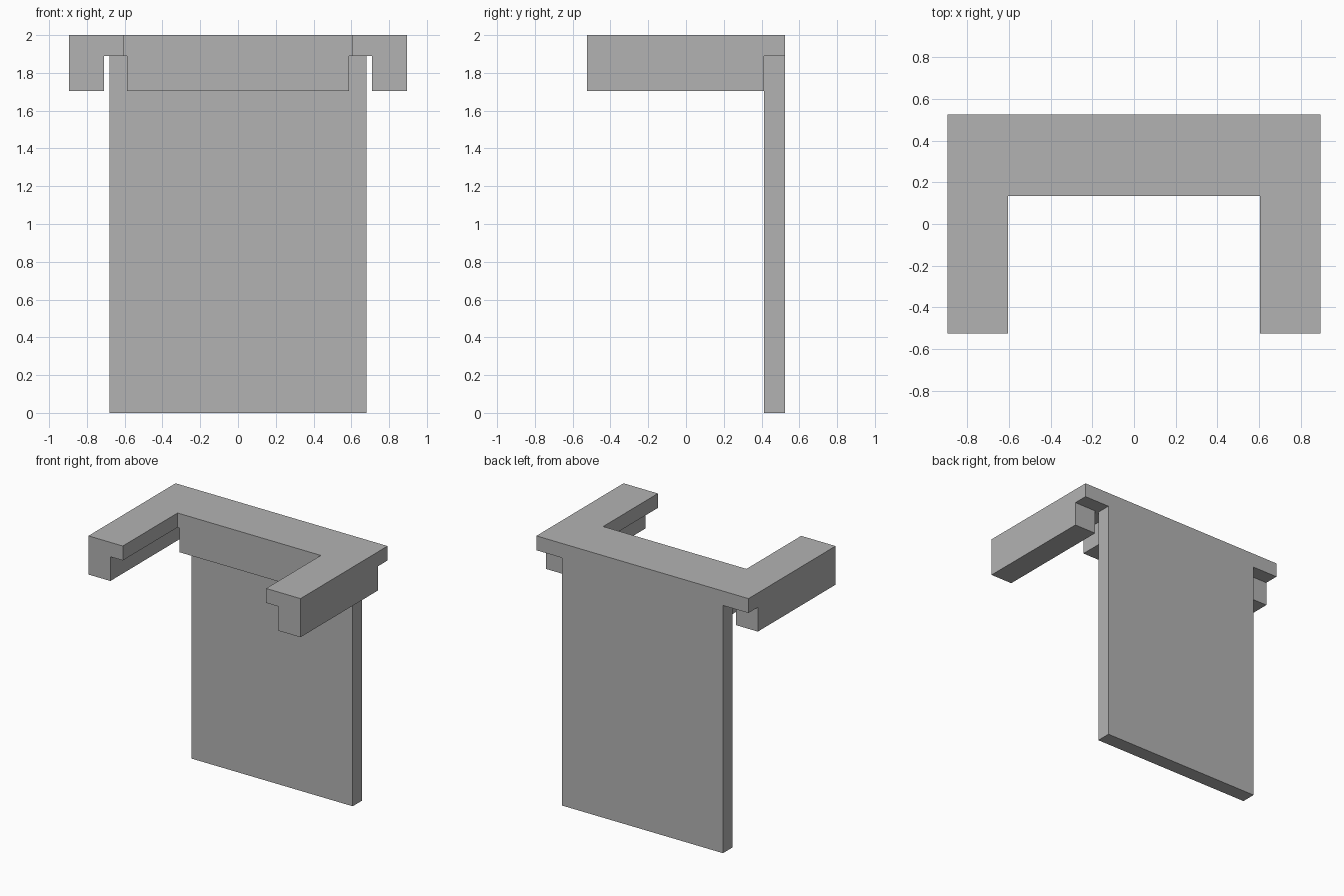
import bpy
import bmesh
from mathutils import Vector

cube = bpy.data.objects.get("Cube")
if cube:
    bpy.data.objects.remove(cube, do_unlink=True)

# Single plain grey material
grey = bpy.data.materials.new("plain grey")
grey.use_nodes = True
colour = (0.45, 0.45, 0.45, 1)
grey.diffuse_color = colour
grey.node_tree.nodes["Principled BSDF"].inputs["Base Color"].default_value = colour

# Shared dimensions
TOP, SLAB_Z, SKIRT_Z = 2.0, 1.89, 1.705
HALF_W, HALF_D = 0.895, 0.525
ARM_X, BAR_Y = 0.605, 0.135
PANEL_Y = 0.412


def prism(name, outline, z0, z1):
    """Extrude a flat outline from z0 up to z1."""
    bm = bmesh.new()
    base = bm.faces.new([bm.verts.new((x, y, z0)) for x, y in outline])
    grown = bmesh.ops.extrude_face_region(bm, geom=[base], use_keep_orig=True)
    top = [v for v in grown["geom"] if isinstance(v, bmesh.types.BMVert)]
    bmesh.ops.translate(bm, verts=top, vec=Vector((0, 0, z1 - z0)))
    bmesh.ops.recalc_face_normals(bm, faces=bm.faces)
    mesh = bpy.data.meshes.new(name)
    bm.to_mesh(mesh)
    bm.free()
    mesh.materials.append(grey)
    obj = bpy.data.objects.new(name, mesh)
    bpy.context.collection.objects.link(obj)
    return obj


def box(name, x0, x1, y0, y1, z0, z1):
    return prism(name, [(x0, y0), (x1, y0), (x1, y1), (x0, y1)], z0, z1)


# U-shaped top slab: right half of the outline, then its mirror
half = [(ARM_X, BAR_Y), (ARM_X, -HALF_D), (HALF_W, -HALF_D), (HALF_W, HALF_D)]
prism("top_slab", half + [(-x, y) for x, y in reversed(half)], SLAB_Z, TOP)

# Skirts hanging under the outer edge of each arm
for side, s in (("left", 1), ("right", -1)):
    x0, x1 = sorted((s * 0.71, s * HALF_W))
    box(side + "_arm_skirt", x0, x1, -HALF_D, PANEL_Y, SKIRT_Z, SLAB_Z)

# Deep rail under the back bar, flush with its inner edge
box("back_rail", -0.587, 0.587, BAR_Y, PANEL_Y, SKIRT_Z, SLAB_Z)

# Tall back panel down to the floor
box("back_panel", -0.68, 0.68, PANEL_Y, HALF_D, 0, SLAB_Z)
